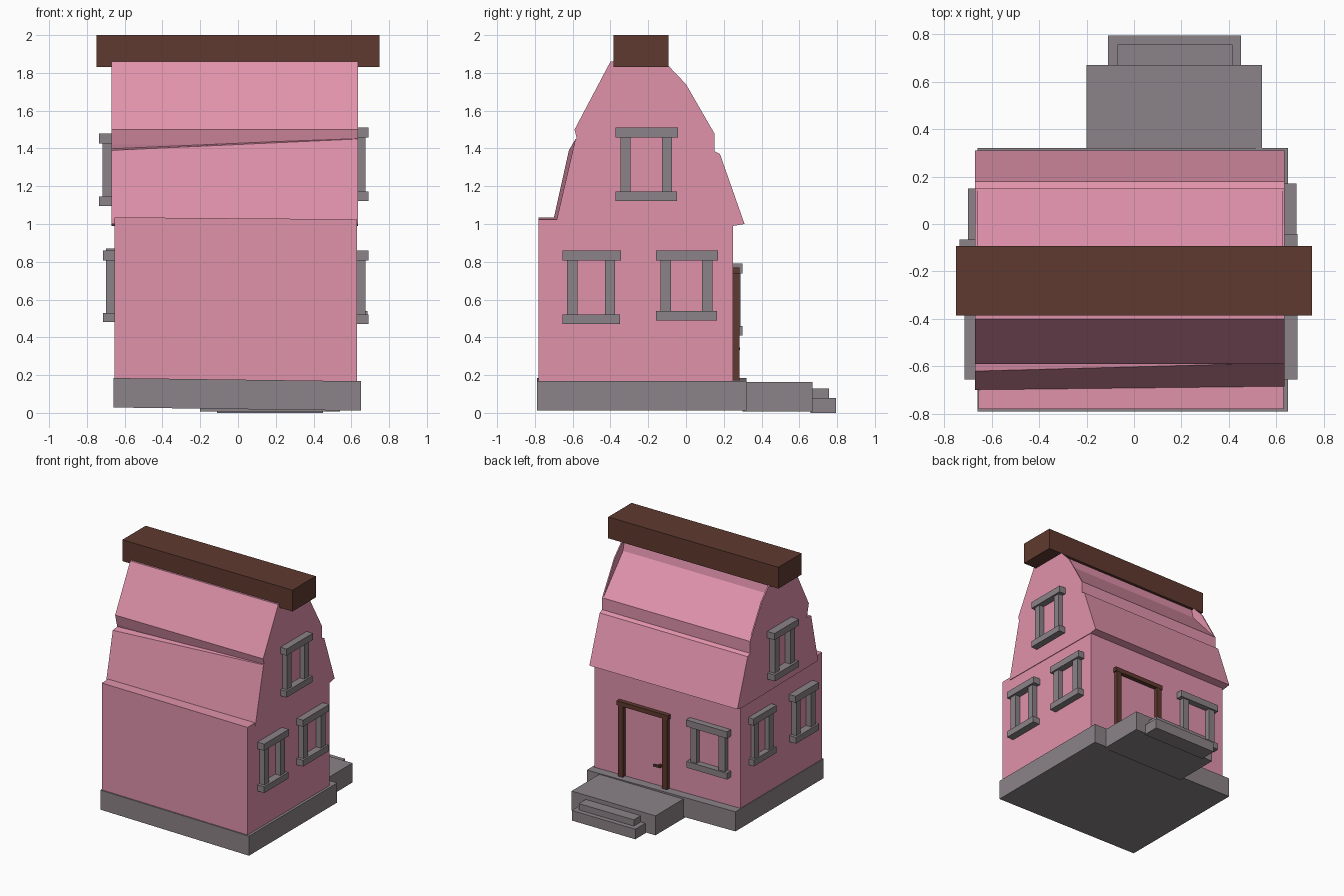
import bpy, bmesh

if "Cube" in bpy.data.objects:
    bpy.data.objects.remove(bpy.data.objects["Cube"])


def material(name, rgb):
    m = bpy.data.materials.new(name)
    m.diffuse_color = (*rgb, 1.0)
    m.use_nodes = True
    m.node_tree.nodes["Principled BSDF"].inputs["Base Color"].default_value = m.diffuse_color
    return m


PINK = material("pink plaster", (0.75, 0.29, 0.41))
GREY = material("grey stone", (0.26, 0.225, 0.245))
BROWN = material("brown timber", (0.115, 0.042, 0.029))


def finish(name, bm, mat):
    bmesh.ops.recalc_face_normals(bm, faces=bm.faces)
    me = bpy.data.meshes.new(name)
    bm.to_mesh(me)
    bm.free()
    me.materials.append(mat)
    ob = bpy.data.objects.new(name, me)
    bpy.context.collection.objects.link(ob)
    return ob


def add_box(bm, x, y, z):
    """Box from (min, max) ranges, added to a bmesh."""
    verts = bmesh.ops.create_cube(bm, size=1)["verts"]
    for v in verts:
        for i, (a, b) in enumerate((x, y, z)):
            v.co[i] = a if v.co[i] < 0 else b
    return verts


def box(name, mat, x, y, z, tilt=0.0):
    """Single box; tilt lowers z along +x for a hand-built look."""
    bm = bmesh.new()
    for v in add_box(bm, x, y, z):
        v.co.z -= tilt * v.co.x
    return finish(name, bm, mat)


def prism(name, mat, x0, x1, left, right=None):
    """Join a y-z profile at x0 to a (possibly different) one at x1."""
    right = right or left
    bm = bmesh.new()
    a = [bm.verts.new((x0, y, z)) for y, z in left]
    b = [bm.verts.new((x1, y, z)) for y, z in right]
    bm.faces.new(a)
    bm.faces.new(b[::-1])
    for i in range(len(a)):
        j = (i + 1) % len(a)
        bm.faces.new((a[i], b[i], b[j], a[j]))
    return finish(name, bm, mat)


def window(name, side, wall, out, u0, u1, z0, z1):
    """Lintel, sill and two posts on wall plane; side is 'x' or 'y'."""
    bm = bmesh.new()

    def piece(u, z, depth):
        d = tuple(sorted((wall - 0.02 * (1 if out > wall else -1), wall + depth * (out - wall))))
        if side == "x":
            add_box(bm, d, u, z)
        else:
            add_box(bm, u, d, z)

    piece((u0, u1), (z1 - 0.053, z1), 1.0)
    piece((u0, u1 - 0.005), (z0, z0 + 0.05), 1.0)
    piece((u0 + 0.025, u0 + 0.08), (z0 + 0.05, z1 - 0.053), 0.75)
    piece((u1 - 0.085, u1 - 0.03), (z0 + 0.05, z1 - 0.053), 0.75)
    return finish(name, bm, GREY)


# Stone base, porch and steps
box("foundation", GREY, (-0.66, 0.65), (-0.79, 0.32), (0.02, 0.176), 0.013)
box("porch", GREY, (-0.20, 0.54), (0.30, 0.67), (0.008, 0.163))
box("upper_step", GREY, (-0.07, 0.415), (0.66, 0.757), (0.004, 0.13))
box("lower_step", GREY, (-0.11, 0.45), (0.66, 0.795), (0.0, 0.08))

# Ground floor walls
box("walls", PINK, (-0.655, 0.63), (-0.78, 0.25), (0.17, 1.03), 0.008)

# Lower roof, its front slope slightly twisted from end to end
back = [(0.15, 1.385), (0.18, 1.37), (0.31, 1.0), (0.25, 0.99)]
prism("lower_roof", PINK, -0.67, 0.635,
      [(-0.70, 1.0), (-0.70, 1.03), (-0.62, 1.39), (-0.55, 1.40)] + back,
      [(-0.685, 1.0), (-0.685, 1.02), (-0.585, 1.45), (-0.55, 1.46)] + back)

# Upper roof, sunk between two raised gable ends at the back
front = [(-0.55, 1.36), (-0.57, 1.42), (-0.59, 1.50), (-0.40, 1.86)]
low = [(0.15, 1.48), (0.15, 1.36)]
prism("upper_roof", PINK, -0.665, 0.63, front + [(-0.12, 1.86), (-0.10, 1.76)] + low)
for name, x in (("left_gable", -0.67), ("right_gable", 0.625)):
    prism(name, PINK, x, x + 0.01, front + [(-0.10, 1.845), (0.0, 1.74)] + low)

# Ridge beam
box("ridge_beam", BROWN, (-0.75, 0.75), (-0.385, -0.092), (1.83, 2.0))

# Side windows
window("right_upper_window", "x", 0.63, 0.69, -0.373, -0.043, 1.123, 1.51)
window("right_front_window", "x", 0.63, 0.69, -0.655, -0.345, 0.47, 0.86)
window("right_back_window", "x", 0.63, 0.685, -0.16, 0.17, 0.49, 0.86)
window("left_upper_window", "x", -0.665, -0.735, -0.37, -0.065, 1.095, 1.478)
window("left_front_window", "x", -0.655, -0.715, -0.655, -0.36, 0.48, 0.86)
window("left_back_window", "x", -0.655, -0.70, -0.14, 0.15, 0.49, 0.87)

# Rear window
window("rear_window", "y", 0.25, 0.30, -0.57, -0.21, 0.41, 0.79)

# Door frame and handle
bm = bmesh.new()
add_box(bm, (-0.03, 0.012), (0.24, 0.282), (0.165, 0.74))
add_box(bm, (0.36, 0.402), (0.24, 0.282), (0.165, 0.74))
add_box(bm, (-0.04, 0.412), (0.24, 0.284), (0.735, 0.77))
finish("door_frame", bm, BROWN)
bm = bmesh.new()
add_box(bm, (0.035, 0.055), (0.24, 0.275), (0.33, 0.35))
add_box(bm, (0.03, 0.09), (0.27, 0.285), (0.333, 0.347))
finish("door_handle", bm, BROWN)
